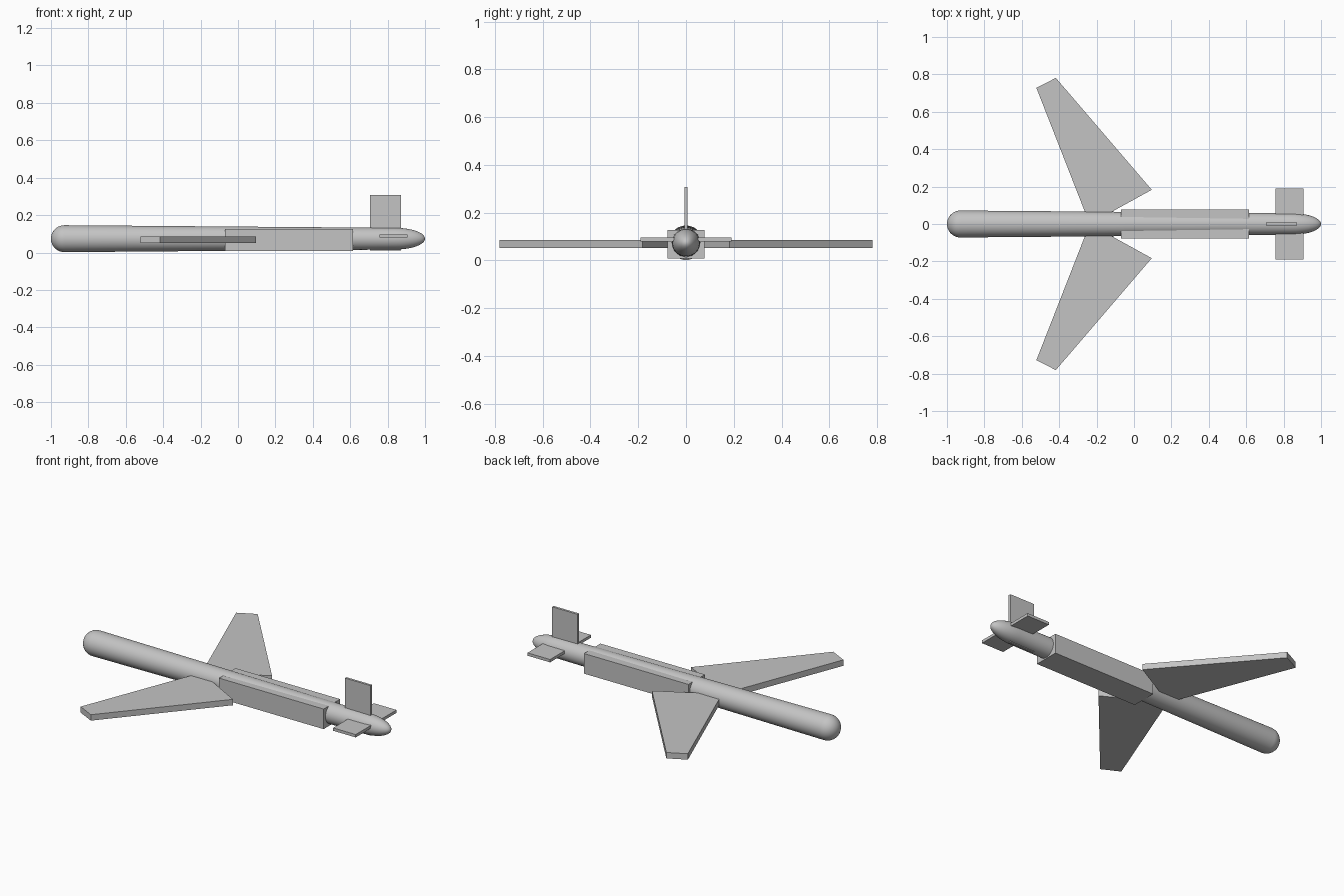
import bpy, bmesh, math
from mathutils import Vector

cube = bpy.data.objects.get("Cube")
if cube:
    bpy.data.objects.remove(cube, do_unlink=True)

GREY = (0.55, 0.55, 0.55, 1)
grey = bpy.data.materials.new("light grey")
grey.use_nodes = True
grey.diffuse_color = GREY
grey.node_tree.nodes["Principled BSDF"].inputs["Base Color"].default_value = GREY

AXIS_Z = 0.074


def finish(name, bm):
    """Turn a bmesh into a grey object."""
    bmesh.ops.recalc_face_normals(bm, faces=bm.faces)
    mesh = bpy.data.meshes.new(name)
    bm.to_mesh(mesh)
    bm.free()
    mesh.materials.append(grey)
    obj = bpy.data.objects.new(name, mesh)
    bpy.context.collection.objects.link(obj)
    return obj


def slab(name, outline, low, high):
    """Extrude a flat outline in x and y from low to high."""
    bm = bmesh.new()
    face = bm.faces.new([bm.verts.new((x, y, low)) for x, y in outline])
    top = bmesh.ops.extrude_face_region(bm, geom=[face])
    verts = [v for v in top["geom"] if isinstance(v, bmesh.types.BMVert)]
    bmesh.ops.translate(bm, verts=verts, vec=(0, 0, high - low))
    return finish(name, bm)


def box(name, x0, x1, y0, y1, z0, z1):
    return slab(name, [(x0, y0), (x1, y0), (x1, y1), (x0, y1)], z0, z1)


# Fuselage: rounded nose, slight taper and long elliptical tail
def cap(centre, length, radius, start, end, steps=10):
    angles = [math.radians(start + (end - start) * i / steps) for i in range(steps + 1)]
    return [(centre + length * math.cos(a), radius * math.sin(a)) for a in angles]


profile = cap(-0.928, 0.072, 0.072, 180, 90) + cap(0.84, 0.16, 0.058, 90, 0)
bm = bmesh.new()
verts = [bm.verts.new((x, 0, AXIS_Z + r)) for x, r in profile]
edges = [bm.edges.new(pair) for pair in zip(verts, verts[1:])]
bmesh.ops.spin(bm, geom=verts + edges, cent=(0, 0, AXIS_Z), axis=(1, 0, 0),
               angle=math.tau, steps=40)
bmesh.ops.remove_doubles(bm, verts=bm.verts, dist=0.0001)
body = finish("fuselage", bm)
bpy.context.view_layer.objects.active = body
body.select_set(True)
bpy.ops.object.shade_smooth_by_angle(angle=math.radians(35))
body.select_set(False)

# Square housing around the rear half
box("engine_housing", -0.07, 0.615, -0.077, 0.077, 0.008, 0.127)

# Forward-swept wings that meet on the centre line
for name, side in (("right_wing", -1), ("left_wing", 1)):
    outline = [(-0.237, 0), (0.095, 0.183), (-0.418, 0.781), (-0.522, 0.728)]
    slab(name, [(x, y * side) for x, y in outline], 0.051, 0.086)

# Tail surfaces
box("tail_fin", 0.705, 0.872, -0.007, 0.007, 0.012, 0.308)
box("tailplane", 0.757, 0.905, -0.191, 0.191, 0.08, 0.097)
